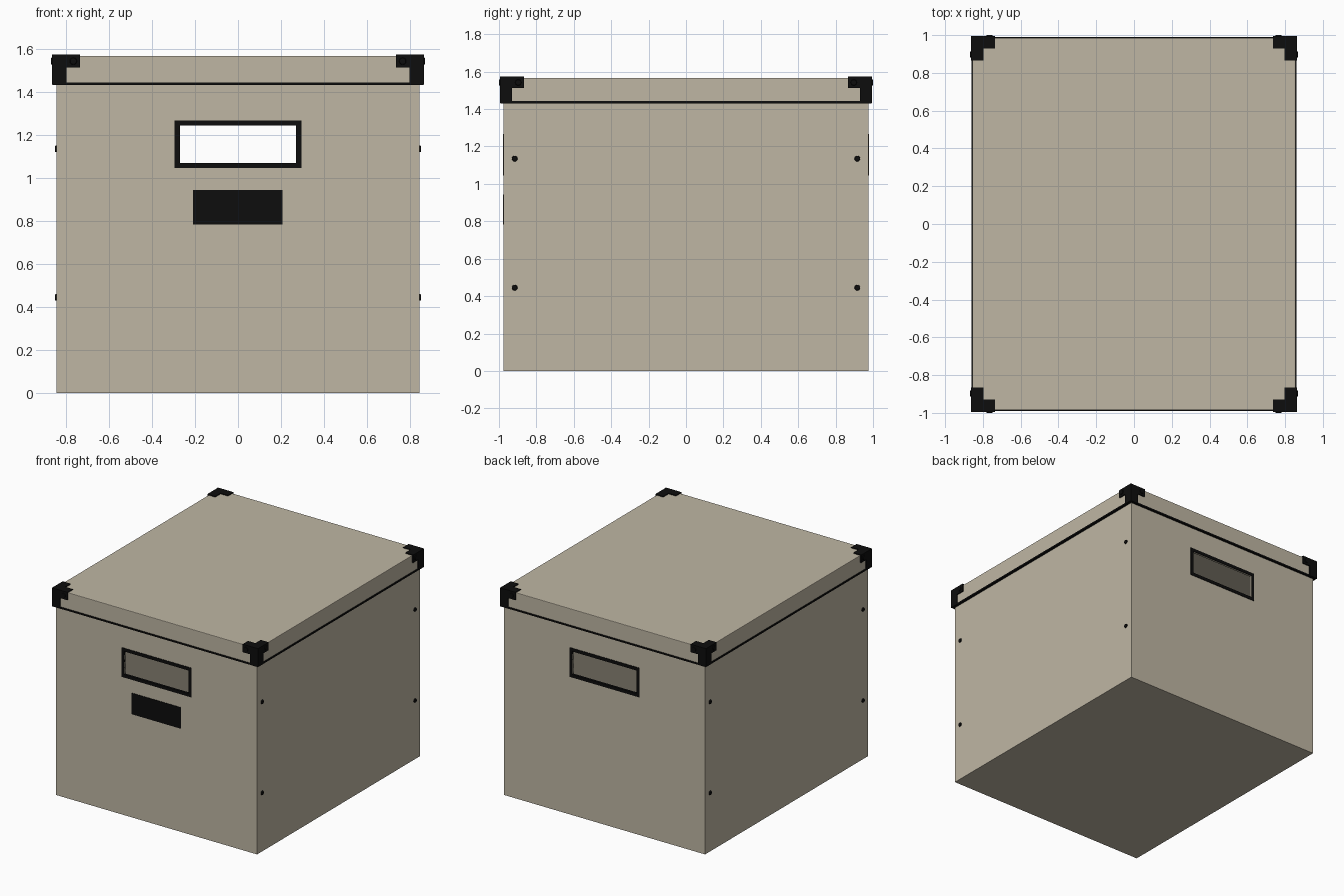
import bpy, bmesh, math
from mathutils import Matrix, Vector

cube = bpy.data.objects.get("Cube")
if cube:
    bpy.data.objects.remove(cube, do_unlink=True)


def material(name, rgb):
    m = bpy.data.materials.new(name)
    m.use_nodes = True
    m.diffuse_color = (*rgb, 1)
    bsdf = next(n for n in m.node_tree.nodes if n.type == 'BSDF_PRINCIPLED')
    bsdf.inputs["Base Color"].default_value = (*rgb, 1)
    return m


BEIGE = material("beige board", (0.52, 0.47, 0.37))
BLACK = material("black trim", (0.004, 0.004, 0.004))


def add_box(bm, lo, hi):
    lo, hi = Vector(lo), Vector(hi)
    mat = Matrix.Translation((lo + hi) / 2) @ Matrix.Diagonal((*(hi - lo), 1))
    return bmesh.ops.create_cube(bm, size=1, matrix=mat)["verts"]


def finish(name, bm, mat):
    bmesh.ops.recalc_face_normals(bm, faces=bm.faces)
    mesh = bpy.data.meshes.new(name)
    bm.to_mesh(mesh)
    bm.free()
    mesh.materials.append(mat)
    ob = bpy.data.objects.new(name, mesh)
    bpy.context.collection.objects.link(ob)
    return ob


def box(name, lo, hi, mat):
    bm = bmesh.new()
    add_box(bm, lo, hi)
    return finish(name, bm, mat)


def cut(ob, cutter):
    mod = ob.modifiers.new("cut", 'BOOLEAN')
    mod.operation = 'DIFFERENCE'
    mod.solver = 'EXACT'
    mod.object = cutter
    cutter.hide_render = True
    cutter.hide_viewport = True
    cutter.display_type = 'WIRE'


def tray(name, hx, hy, z0, z1, wall, open_top):
    # hollow box with one open end
    ob = box(name, (-hx, -hy, z0), (hx, hy, z1), BEIGE)
    a, b = (z0 + wall, z1 + wall) if open_top else (z0 - wall, z1 - wall)
    cut(ob, box(name + "_hollow", (wall - hx, wall - hy, a), (hx - wall, hy - wall, b), BEIGE))
    return ob


def rivet(name, centre, axis, radius, height):
    # low cylinder with a narrower cap, standing out along axis
    bm = bmesh.new()
    turn = Vector(axis).to_track_quat('Z', 'Y').to_matrix().to_4x4()
    bmesh.ops.create_cone(bm, cap_ends=True, segments=16, radius1=radius, radius2=radius * 0.8,
                          depth=height, matrix=Matrix.Translation(centre) @ turn)
    return finish(name, bm, BLACK)


BX, BY = 0.843, 0.975     # body half sizes
LX, LY = 0.855, 0.986     # lid half sizes
Z_LID, Z_TOP = 1.433, 1.567

# Body with grip openings front and back
body = tray("box_body", BX, BY, 0, 1.54, 0.012, True)
cut(body, box("grip_opening", (-0.27, -1.2, 1.068), (0.27, 1.2, 1.243), BEIGE))

# Lid with a softened top edge
lid = tray("lid", LX, LY, Z_LID, Z_TOP, 0.011, False)
bevel = lid.modifiers.new("soft edge", 'BEVEL')
bevel.width = 0.004
bevel.segments = 2

# Black binding round the lower rim of the lid
rim = box("lid_rim", (-LX - 0.006, -LY - 0.005, Z_LID - 0.002), (LX + 0.006, LY + 0.005, Z_LID + 0.01), BLACK)
cut(rim, box("rim_hollow", (-BX, -BY, 1.3), (BX, BY, 1.5), BLACK))

# Grip frames, front and back
for side, word in ((-1, "front"), (1, "back")):
    y0, y1 = sorted((side * (BY - 0.014), side * (BY + 0.004)))
    bm = bmesh.new()
    for x0, x1, z0, z1 in ((-0.294, 0.294, 1.243, 1.267), (-0.294, 0.294, 1.045, 1.068),
                           (-0.294, -0.27, 1.068, 1.243), (0.27, 0.294, 1.068, 1.243)):
        add_box(bm, (x0, y0, z0), (x1, y1, z1))
    finish(word + "_grip_frame", bm, BLACK)

# Label plate on the front
box("label_plate", (-0.208, -BY - 0.004, 0.784), (0.206, -BY + 0.002, 0.944), BLACK)

# Corner brackets, their rivets and the body studs
for sx, wx in ((-1, "right"), (1, "left")):
    for sy, wy in ((-1, "front"), (1, "back")):
        tag = wy + "_" + wx
        bm = bmesh.new()
        for x, y, z in ((0.797, 0.93, Z_LID), (0.735, 0.93, 1.513), (0.797, 0.866, 1.513)):
            xs, ys = sorted((sx * x, sx * 0.864)), sorted((sy * y, sy * 0.995))
            add_box(bm, (xs[0], ys[0], z), (xs[1], ys[1], 1.573))
        finish(tag + "_lid_corner", bm, BLACK)
        rivet(tag + "_corner_rivet_end", (sx * 0.765, sy * 0.996, 1.542), (0, sy, 0), 0.018, 0.008)
        rivet(tag + "_corner_rivet_side", (sx * 0.865, sy * 0.897, 1.542), (sx, 0, 0), 0.018, 0.008)
        for level, z in (("lower", 0.445), ("upper", 1.135)):
            rivet(tag + "_" + level + "_stud", (sx * BX, sy * 0.916, z), (sx, 0, 0), 0.017, 0.014)
